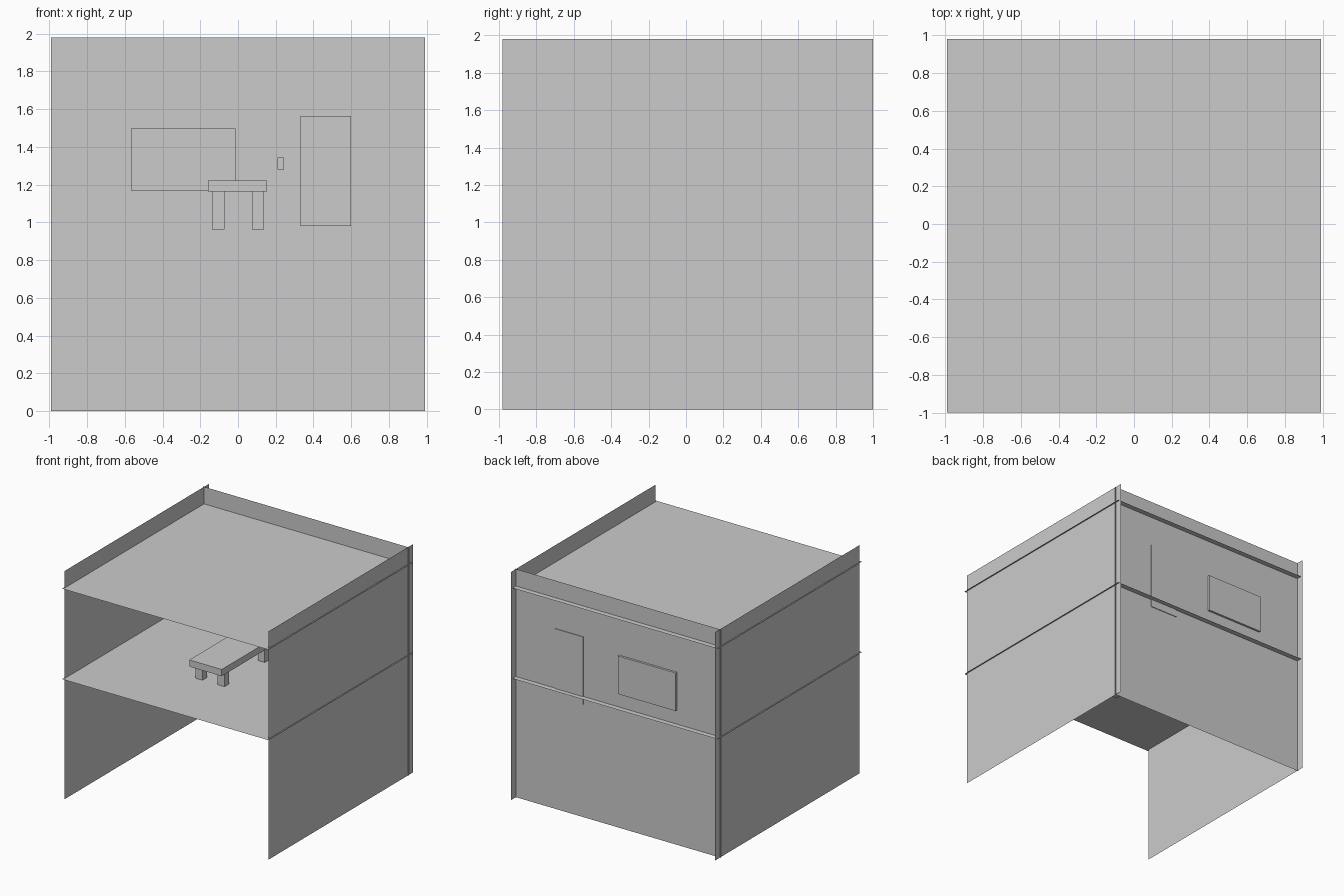
import bpy
from mathutils import Vector

if "Cube" in bpy.data.objects:
    bpy.data.objects.remove(bpy.data.objects["Cube"])


def mesh_object(name, verts, faces):
    mesh = bpy.data.meshes.new(name)
    mesh.from_pydata(verts, [], faces)
    obj = bpy.data.objects.new(name, mesh)
    bpy.context.collection.objects.link(obj)
    return obj


def sheet(name, origin, u, v):
    """Single-sided flat panel spanned by u and v from origin."""
    o, u, v = Vector(origin), Vector(u), Vector(v)
    return mesh_object(name, [o, o + u, o + u + v, o + v], [(0, 1, 2, 3)])


def box(name, x, y, z):
    """Box between (min, max) pairs."""
    verts = [(a, b, c) for a in x for b in y for c in z]
    faces = [(0, 1, 3, 2), (4, 6, 7, 5), (0, 4, 5, 1),
             (2, 3, 7, 6), (0, 2, 6, 4), (1, 5, 7, 3)]
    return mesh_object(name, verts, faces)


SIZE = 1.98      # every panel is a square of this size
BACK = 0.933     # position of the back wall

# Thin room panels, slightly overlapping each other at the edges
for name, z in (("floor", 1.047), ("ceiling", 1.832)):
    sheet(name, (-0.99, -1.0, z), (SIZE, 0, 0), (0, SIZE, 0))
for name, x in (("left_wall", -0.979), ("right_wall", 0.979)):
    sheet(name, (x, -0.98, 0), (0, SIZE, 0), (0, 0, SIZE))
sheet("back_wall", (-0.99, BACK, 0), (SIZE, 0, 0), (0, 0, SIZE))

# Fittings set into the back wall
box("window", (-0.566, -0.013), (0.905, 0.952), (1.168, 1.498))
box("door", (0.33, 0.60), (0.90, 0.939), (0.98, 1.565))
box("light_switch", (0.21, 0.244), (0.91, BACK - 0.001), (1.28, 1.345))

# Table, legs running through the floor
box("table_top", (-0.158, 0.153), (-0.442, 0.29), (1.165, 1.223))
for side, x in (("left", -0.138), ("right", 0.073)):
    for end, y in (("front", -0.383), ("back", 0.168)):
        box(f"table_leg_{end}_{side}", (x, x + 0.066), (y, y + 0.063), (0.962, 1.167))
